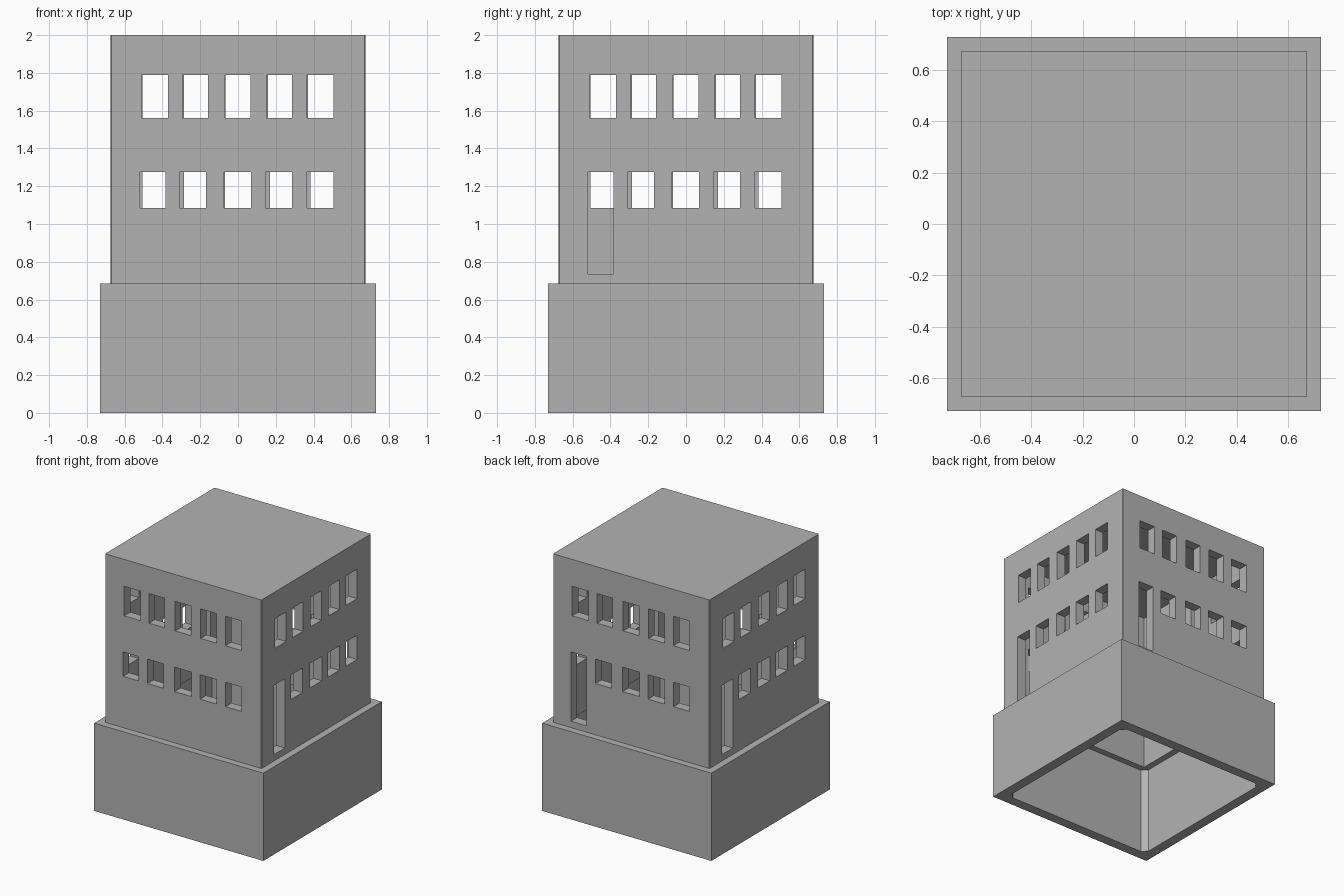
import bpy
import bmesh
from math import radians
from mathutils import Matrix, Vector

cube = bpy.data.objects.get("Cube")
if cube:
    bpy.data.objects.remove(cube, do_unlink=True)

stone = bpy.data.materials.new("grey_stone")
stone.use_nodes = True
colour = (0.45, 0.45, 0.45, 1)
stone.diffuse_color = colour
stone.node_tree.nodes["Principled BSDF"].inputs["Base Color"].default_value = colour


def add_box(bm, low, high):
    low, high = Vector(low), Vector(high)
    place = Matrix.Translation((low + high) / 2) @ Matrix.Diagonal((*(high - low), 1))
    return bmesh.ops.create_cube(bm, size=1, matrix=place)["verts"]


def square_box(half, bottom, top, chamfer=0):
    """Square block, optionally with chamfered upright edges."""
    bm = bmesh.new()
    add_box(bm, (-half, -half, bottom), (half, half, top))
    if chamfer:
        upright = [e for e in bm.edges
                   if abs(e.verts[0].co.z - e.verts[1].co.z) > 0.01]
        bmesh.ops.bevel(bm, geom=upright, offset=chamfer, segments=1, affect='EDGES')
    return bm


def make_object(name, bm):
    mesh = bpy.data.meshes.new(name)
    bmesh.ops.recalc_face_normals(bm, faces=bm.faces)
    bm.to_mesh(mesh)
    bm.free()
    mesh.materials.append(stone)
    obj = bpy.data.objects.new(name, mesh)
    bpy.context.collection.objects.link(obj)
    return obj


def carve(obj, name, bm):
    """Cut a shape out of an object, then discard the cutter."""
    cutter = make_object(name, bm)
    cutter.hide_render = True
    mod = obj.modifiers.new(name, 'BOOLEAN')
    mod.operation, mod.solver, mod.object = 'DIFFERENCE', 'EXACT', cutter
    bpy.context.view_layer.objects.active = obj
    bpy.ops.object.modifier_apply(modifier=mod.name)
    bpy.data.objects.remove(cutter, do_unlink=True)


BASE_TOP = 0.685

# Plinth: a square tube, open below
plinth = make_object("plinth", square_box(0.73, 0, BASE_TOP))
carve(plinth, "plinth_cavity", square_box(0.65, -0.1, 0.8, chamfer=0.04))

# Tower: one tall hollow room under a flat roof
tower = make_object("tower", square_box(0.675, BASE_TOP, 2, chamfer=0.004))
carve(tower, "tower_cavity", square_box(0.6, 0.5, 1.94))

# Openings: two window rows on each side, doors on all sides but the front
upper_row = [(-0.51, -0.37), (-0.295, -0.16), (-0.07, 0.065), (0.15, 0.285), (0.365, 0.505)]
lower_row = [(-0.52, -0.385), (-0.31, -0.17), (-0.075, 0.07), (0.145, 0.285), (0.365, 0.505)]
openings = bmesh.new()
for side in range(4):
    turn = Matrix.Rotation(radians(90 * side), 3, 'Z')
    for row, sill, head in ((upper_row, 1.56, 1.79), (lower_row, 1.085, 1.275)):
        for i, (left, right) in enumerate(row):
            door = side > 0 and row is lower_row and i == 0
            verts = add_box(openings, (left, -0.8, 0.735 if door else sill),
                            (right, -0.55, head))
            bmesh.ops.rotate(openings, verts=verts, cent=(0, 0, 0), matrix=turn)
carve(tower, "window_openings", openings)
